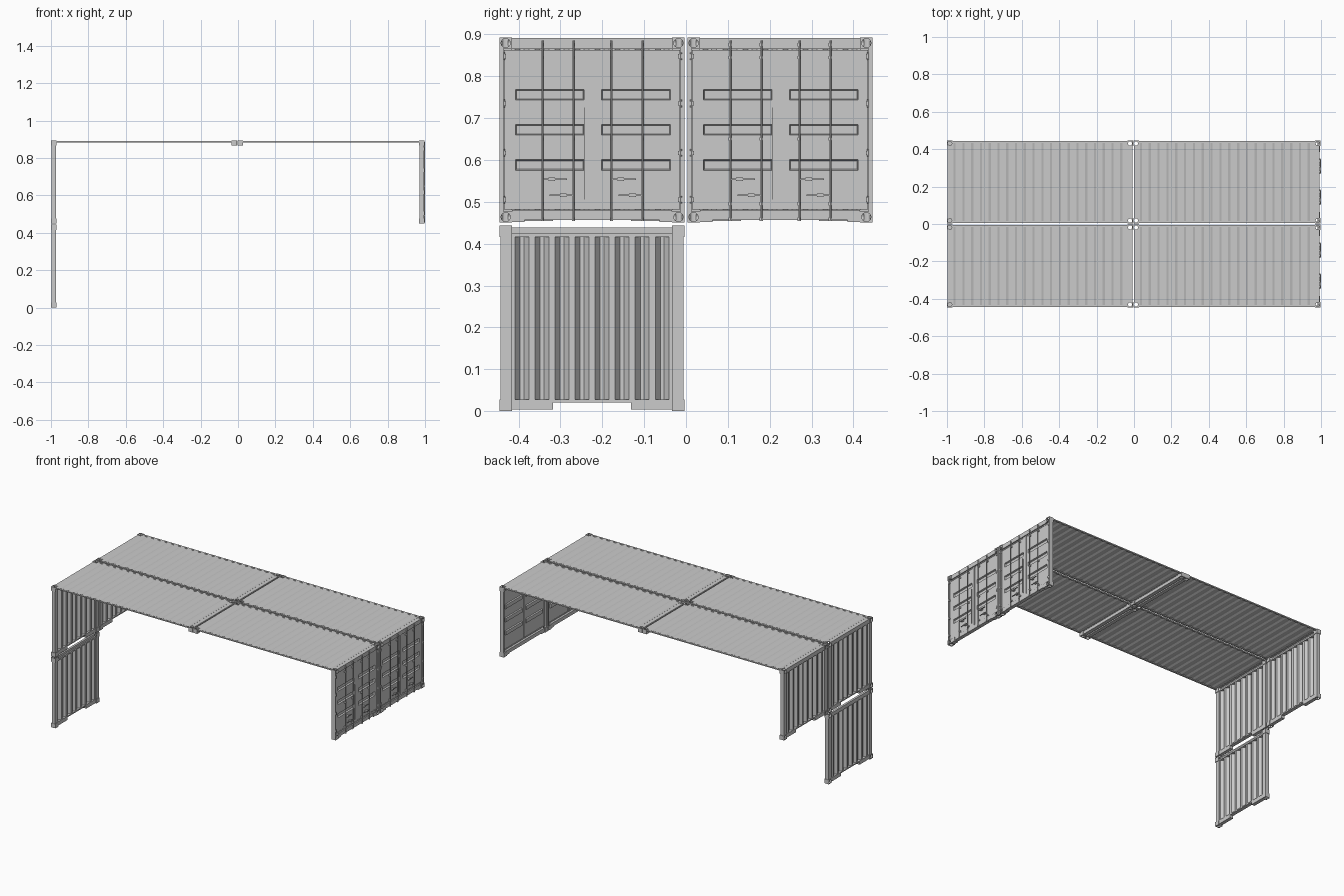
import bpy, bmesh
from mathutils import Matrix, Vector

cube = bpy.data.objects.get("Cube")
if cube:
    bpy.data.objects.remove(cube, do_unlink=True)

GREY = (0.6, 0.6, 0.6, 1)
steel = bpy.data.materials.new("grey_steel")
steel.use_nodes = True
steel.diffuse_color = GREY
steel.node_tree.nodes["Principled BSDF"].inputs["Base Color"].default_value = GREY

W = H = 0.443          # container width and height
C = 0.03               # corner casting size
ROWS = {"front": -0.446, "back": 0.003}
UPPER = 0.45
TOP = UPPER + H


def box(bm, x, y, z):
    size = [b - a for a, b in (x, y, z)]
    mid = [(a + b) / 2 for a, b in (x, y, z)]
    bmesh.ops.create_cube(bm, size=1, matrix=Matrix.Translation(mid) @ Matrix.Diagonal((*size, 1)))


def rod(bm, x, y, z0, z1, r, sides=8):
    bmesh.ops.create_cone(bm, cap_ends=True, segments=sides, radius1=r, radius2=r, depth=z1 - z0,
                          matrix=Matrix.Translation((x, y, (z0 + z1) / 2)))


def finish(bm, name, thickness=0):
    mesh = bpy.data.meshes.new(name)
    bm.to_mesh(mesh)
    bm.free()
    mesh.materials.append(steel)
    ob = bpy.data.objects.new(name, mesh)
    bpy.context.collection.objects.link(ob)
    if thickness:
        mod = ob.modifiers.new("Thickness", "SOLIDIFY")
        mod.thickness = thickness
        mod.offset = 0
    return ob


def corrugated(name, start, end, count, depth, place, low, high):
    """Trapezoid sheet; place(along, across, out) gives a point."""
    bm = bmesh.new()
    pitch = (end - start) / count
    profile = [(start, depth)]
    for i in range(count):
        for f, d in ((0.15, depth), (0.4, 0), (0.6, 0), (0.85, depth)):
            profile.append((start + (i + f) * pitch, d))
    profile.append((end, depth))
    rows = [[bm.verts.new(place(a, c, d)) for c in (low, high)] for a, d in profile]
    for p, q in zip(rows, rows[1:]):
        bm.faces.new((p[0], q[0], q[1], p[1]))
    bmesh.ops.recalc_face_normals(bm, faces=bm.faces)
    return finish(bm, name, 0.0012)


# Corner casting with a hole in each direction, made once and shared
def casting_mesh():
    bm = bmesh.new()
    box(bm, (0, C), (0, C), (0, C * 0.9))
    body = finish(bm, "casting_master")
    bm = bmesh.new()
    mid = Vector((C / 2, C / 2, C * 0.45))
    for axis, angle, reach in (("X", 0, 0), ("Y", 1.5708, C * 0.9), ("X", 1.5708, C * 0.9)):
        turn = Matrix.Rotation(angle, 4, axis)
        shift = turn @ Vector((0, 0, reach))
        bmesh.ops.create_cone(bm, cap_ends=True, segments=16, radius1=0.011, radius2=0.011, depth=C * 1.4,
                              matrix=Matrix.Translation(mid + shift) @ turn)
    cutter = finish(bm, "casting_cutter")
    mod = body.modifiers.new("Holes", "BOOLEAN")
    mod.object = cutter
    mod.solver = "EXACT"
    mod.use_self = True
    graph = bpy.context.evaluated_depsgraph_get()
    mesh = bpy.data.meshes.new_from_object(body.evaluated_get(graph))
    for ob in (body, cutter):
        bpy.data.objects.remove(ob, do_unlink=True)
    return mesh


CASTING = casting_mesh()


def castings(name, x, out, y0, levels):
    """Castings at both sides; x is the outer end face and out its direction."""
    for side, y, s in (("near", y0, 1), ("far", y0 + W, -1)):
        for level, z, up in levels:
            ob = bpy.data.objects.new(f"{name}_{side}_{level}_casting", CASTING)
            bpy.context.collection.objects.link(ob)
            # The drilled faces point outward along each axis
            ob.matrix_world = (Matrix.Translation((x, y, z))
                               @ Matrix.Diagonal((-out, s, up, 1)) @ Matrix.Translation((C, 0, 0))
                               @ Matrix.Diagonal((-1, 1, 1, 1)) @ Matrix.Translation((0, C, 0))
                               @ Matrix.Diagonal((1, -1, 1, 1)))
            ob.matrix_world = Matrix.Translation((x, y, z)) @ Matrix.Diagonal((-out, s, up, 1)) @ FLIP


FLIP = Matrix.Translation((C, 0, 0)) @ Matrix.Diagonal((-1, 1, 1, 1)) @ Matrix.Translation((0, C, 0)) @ Matrix.Diagonal((1, -1, 1, 1))


def blind_end(name, y0, z0):
    """Corrugated end with posts, header and a sill with a raised middle."""
    x, y1, z1 = -1, y0 + W, z0 + H
    castings(name, x, -1, y0, (("bottom", z0, 1), ("top", z1, -1)))
    bm = bmesh.new()
    for a, b in ((y0 + 0.003, y0 + C), (y1 - C, y1 - 0.003)):
        box(bm, (x + 0.003, x + 0.027), (a, b), (z0 + 0.025, z1 - 0.025))
    finish(bm, name + "_posts")
    bm = bmesh.new()
    box(bm, (x + 0.004, x + 0.026), (y0 + C, y1 - C), (z1 - 0.027, z1 - 0.017))
    box(bm, (x + 0.004, x + 0.018), (y0 + C, y1 - C), (z1 - 0.017, z1 - 0.004))
    finish(bm, name + "_header")
    bm = bmesh.new()
    box(bm, (x + 0.004, x + 0.026), (y0 + C, y1 - C), (z0 + 0.021, z0 + 0.028))
    for a, b in ((y0 + C, y0 + 0.128), (y1 - 0.128, y1 - C)):
        box(bm, (x + 0.004, x + 0.026), (a, b), (z0 + 0.004, z0 + 0.021))
    finish(bm, name + "_sill")
    corrugated(name + "_wall", y0 + C, y1 - C, 8, 0.016,
               lambda a, c, d: (x + 0.006 + d, a, c), z0 + 0.028, z1 - 0.027)


def door_end(name, y0, z0):
    x, y1, z1 = 0.997, y0 + W, z0 + H
    castings(name, x, 1, y0, (("bottom", z0, 1), ("top", z1, -1)))
    bm = bmesh.new()
    for a, b in ((y0, y0 + 0.01), (y1 - 0.01, y1)):
        box(bm, (x - 0.027, x - 0.002), (a, b), (z0 + 0.025, z1 - 0.025))
    finish(bm, name + "_posts")
    bm = bmesh.new()
    box(bm, (x - 0.027, x - 0.004), (y0 + C, y1 - C), (z1 - 0.028, z1 - 0.002))
    box(bm, (x - 0.027, x - 0.004), (y0 + C, y1 - C), (z0 + 0.007, z0 + 0.03))
    for a in (y0 + C, y1 - C - 0.03):
        box(bm, (x - 0.027, x - 0.002), (a, a + 0.03), (z0 + 0.002, z0 + 0.026))
    finish(bm, name + "_header_and_sill")

    lo, hi, face = z0 + 0.032, z1 - 0.03, x - 0.012
    for side, d0, d1 in (("first", y0 + 0.011, y0 + 0.219), ("second", y0 + 0.224, y1 - 0.011)):
        leaf = f"{name}_{side}_door"
        p0 = y0 + (0.038 if side == "first" else 0.244)
        # Leaf sheet with three recessed panels
        bm = bmesh.new()
        ys = (d0, p0, p0 + 0.165, d1)
        zs = [lo] + [z0 + 0.125 + 0.084 * i + h for i in range(3) for h in (0, 0.026)] + [hi]
        grid = [[bm.verts.new((face, y, z)) for y in ys] for z in zs]
        panels = []
        for i in range(len(zs) - 1):
            for j in range(3):
                f = bm.faces.new((grid[i][j], grid[i][j + 1], grid[i + 1][j + 1], grid[i + 1][j]))
                if j == 1 and i % 2:
                    panels.append(f)
        bm.normal_update()
        bmesh.ops.inset_individual(bm, faces=panels, thickness=0.003, depth=-0.009)
        finish(bm, leaf + "_leaf", 0.003)
        # Raised seal around the leaf
        bm = bmesh.new()
        for y in (d0, d1 - 0.005):
            box(bm, (face - 0.004, face + 0.004), (y, y + 0.005), (lo, hi))
        for z in (lo, hi - 0.005):
            box(bm, (face - 0.004, face + 0.0035), (d0, d1), (z, z + 0.005))
        finish(bm, leaf + "_seal")
        # Hinges on the outer edge
        bm = bmesh.new()
        edge = y0 + 0.01 if side == "first" else y1 - 0.01
        for z in (0.055, 0.167, 0.285, 0.398):
            box(bm, (face, x), (edge - 0.006, edge + 0.006), (z0 + z - 0.005, z0 + z + 0.005))
            rod(bm, x - 0.002, edge, z0 + z - 0.009, z0 + z + 0.009, 0.003)
        finish(bm, leaf + "_hinges")
        # Locking rods with guides and lever handles
        bm = bmesh.new()
        base = y0 + (0.103 if side == "first" else 0.268)
        for y in (base, base + 0.074):
            rod(bm, x, y, z0 + 0.006, z1 - 0.008, 0.0025)
            for z in (0.008, 0.045, 0.2, 0.395, 0.425):
                box(bm, (face, x + 0.001), (y - 0.004, y + 0.004), (z0 + z - 0.004, z0 + z + 0.004))
        finish(bm, leaf + "_locking_rods")
        bm = bmesh.new()
        for start, hub, z in ((0.002, 0.022, 0.104), (0.017, 0.05, 0.066)):
            y = base + start
            box(bm, (x - 0.002, x + 0.002), (y, y + 0.057), (z0 + z - 0.0015, z0 + z + 0.0015))
            box(bm, (face, x + 0.003), (base + hub - 0.008, base + hub + 0.008), (z0 + z - 0.004, z0 + z + 0.004))
        finish(bm, leaf + "_handles")
    # Overlap strip along the closing edge
    bm = bmesh.new()
    box(bm, (face, face + 0.005), (y0 + 0.217, y0 + 0.226), (lo, hi))
    box(bm, (face, face + 0.007), (y0 + 0.202, y0 + 0.204), (z0 + 0.055, z0 + 0.275))
    finish(bm, name + "_closing_strip")


def roof(name, x0, x1, y0):
    y1 = y0 + W
    bm = bmesh.new()
    for a, b in ((y0 + 0.003, y0 + 0.014), (y1 - 0.014, y1 - 0.003)):
        box(bm, (x0 + C, x1 - C), (a, b), (TOP - 0.009, TOP - 0.002))
    finish(bm, name + "_side_rails")
    corrugated(name + "_sheet", x0 + 0.028, x1 - 0.028, 20, 0.005,
               lambda a, c, d: (a, c, TOP - 0.007 + d), y0 + 0.013, y1 - 0.013)
    # Flat end strips joining sheet and end frames
    bm = bmesh.new()
    for a, b in ((x0 + 0.004, x0 + 0.029), (x1 - 0.029, x1 - 0.004)):
        box(bm, (a, b), (y0 + 0.029, y1 - 0.029), (TOP - 0.005, TOP - 0.002))
    finish(bm, name + "_end_strips")


def middle_header(name, x, out, y0):
    castings(name, x, out, y0, (("top", TOP, -1),))
    a, b = sorted((x - out * 0.003, x - out * 0.026))
    bm = bmesh.new()
    box(bm, (a, b), (y0 + C, y0 + W - C), (TOP - 0.024, TOP - 0.004))
    finish(bm, name + "_header")


for row, y in ROWS.items():
    blind_end(row + "_upper_blind_end", y, UPPER)
    door_end(row + "_door_end", y, UPPER)
    roof(row + "_right_roof", -1, -0.006, y)
    roof(row + "_left_roof", -0.004, 0.997, y)
    middle_header(row + "_right_middle", -0.006, 1, y)
    middle_header(row + "_left_middle", -0.004, -1, y)
blind_end("front_lower_blind_end", ROWS["front"], 0)
